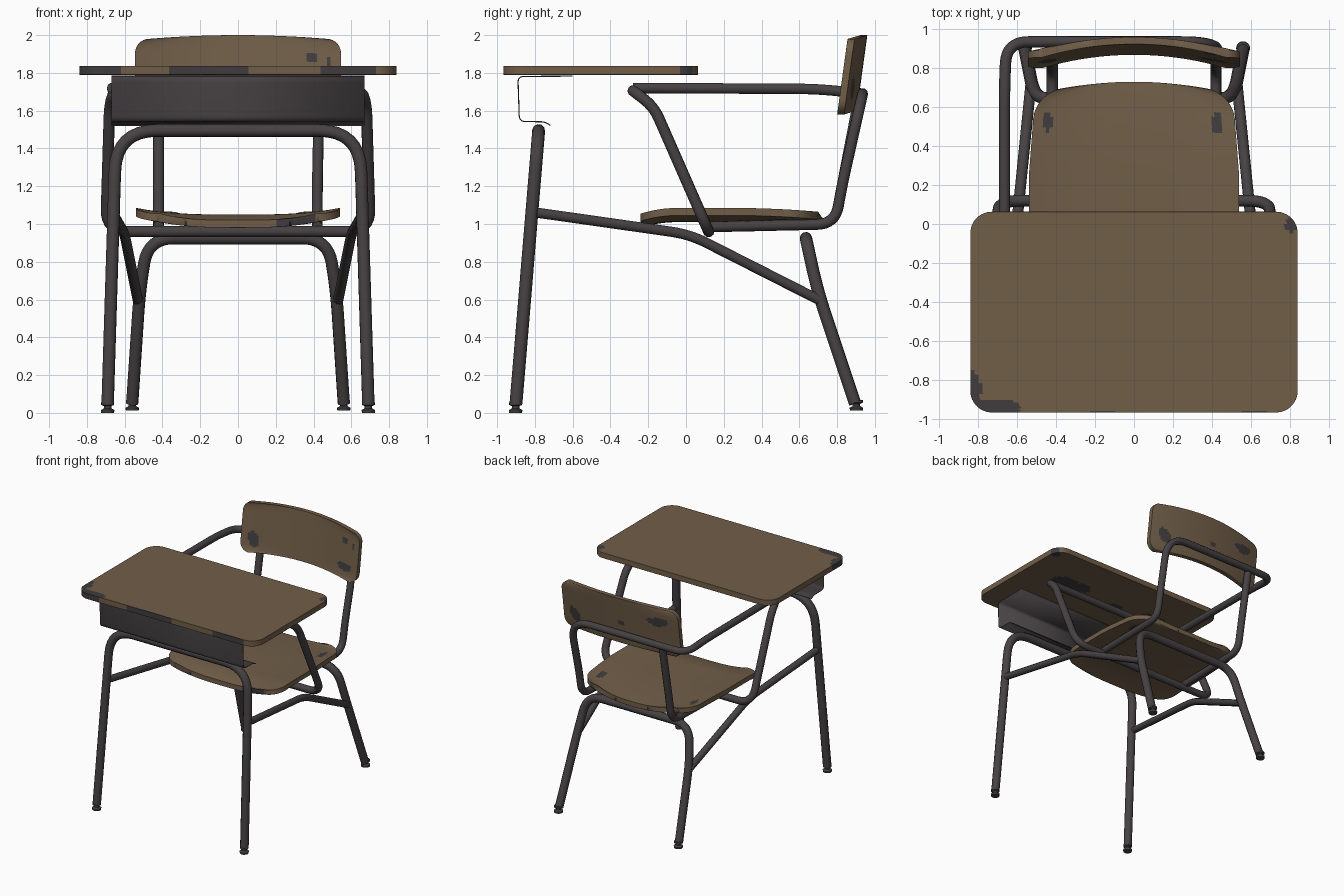
import bpy, bmesh, math
from mathutils import Vector

if "Cube" in bpy.data.objects:
    bpy.data.objects.remove(bpy.data.objects["Cube"])


def material(name, rgb):
    m = bpy.data.materials.new(name)
    m.use_nodes = True
    m.diffuse_color = (*rgb, 1)
    m.node_tree.nodes["Principled BSDF"].inputs["Base Color"].default_value = (*rgb, 1)
    return m


WOOD = material("brown_wood", (0.165, 0.112, 0.066))
METAL = material("dark_steel", (0.062, 0.054, 0.056))
WORN = material("worn_patch", (0.052, 0.046, 0.048))


def finish(obj, angle=40):
    bpy.ops.object.select_all(action='DESELECT')
    obj.select_set(True)
    bpy.context.view_layer.objects.active = obj
    if obj.type == 'CURVE':
        bpy.ops.object.convert(target='MESH')
    bpy.ops.object.shade_smooth_by_angle(angle=math.radians(angle))
    return bpy.context.object


def mesh_object(name, bm, *mats):
    bmesh.ops.recalc_face_normals(bm, faces=bm.faces)
    me = bpy.data.meshes.new(name)
    bm.to_mesh(me)
    bm.free()
    for m in mats:
        me.materials.append(m)
    obj = bpy.data.objects.new(name, me)
    bpy.context.collection.objects.link(obj)
    return obj


def rounded(points, bend, cyclic=False):
    """Replace each corner of a path with a smooth bend."""
    pts = [Vector(p) for p in points]
    out = []
    for i, p in enumerate(pts):
        if not cyclic and i in (0, len(pts) - 1):
            out.append(p)
            continue
        a, b = pts[i - 1] - p, pts[(i + 1) % len(pts)] - p
        r = min(bend, 0.48 * a.length, 0.48 * b.length)
        s, e = p + a.normalized() * r, p + b.normalized() * r
        for k in range(9):
            t = k / 8
            out.append(s * (1 - t) ** 2 + p * 2 * t * (1 - t) + e * t * t)
    return out


def tube(name, points, radius, bend=0.15, cyclic=False):
    path = rounded(points, bend, cyclic)
    cu = bpy.data.curves.new(name, 'CURVE')
    cu.dimensions = '3D'
    cu.bevel_depth = radius
    cu.bevel_resolution = 3
    cu.use_fill_caps = True
    sp = cu.splines.new('POLY')
    sp.points.add(len(path) - 1)
    for q, p in zip(sp.points, path):
        q.co = (*p, 1)
    sp.use_cyclic_u = cyclic
    cu.materials.append(METAL)
    obj = bpy.data.objects.new(name, cu)
    bpy.context.collection.objects.link(obj)
    return finish(obj, 50)


def mirrored(half):
    """Path from the +x side across to the -x side."""
    return half + [(-x, y, z) for x, y, z in reversed(half)]


def corner(dist, r):
    """Inset of a rounded corner at a distance from the edge."""
    d = min(dist, r)
    return r - math.sqrt(max(0, r * r - (r - d) ** 2))


def board(name, cols, rows, place, stains, bevel):
    """Wooden panel from place(u, v, side), with worn patches by position."""
    bm = bmesh.new()
    g = [[[bm.verts.new(place(2 * i / cols - 1, -math.cos(math.pi * j / rows), s))
           for i in range(cols + 1)] for j in range(rows + 1)] for s in (0, 1)]
    for s in (0, 1):
        for j in range(rows):
            for i in range(cols):
                a = g[s]
                bm.faces.new((a[j][i], a[j][i + 1], a[j + 1][i + 1], a[j + 1][i]))
    loop = ([(0, i) for i in range(cols)] + [(j, cols) for j in range(rows)]
            + [(rows, i) for i in range(cols, 0, -1)] + [(j, 0) for j in range(rows, 0, -1)])
    for (j, i), (l, k) in zip(loop, loop[1:] + loop[:1]):
        bm.faces.new((g[0][j][i], g[0][l][k], g[1][l][k], g[1][j][i]))
    for f in bm.faces:
        c = f.calc_center_median()
        wobble = 1 + 0.3 * math.sin(31 * c.x + 17 * c.y + 23 * c.z)
        for mid, size in stains:
            if sum(((c[k] - mid[k]) / size[k]) ** 2 for k in range(3)) < wobble:
                f.material_index = 1
    obj = mesh_object(name, bm, WOOD, WORN)
    mod = obj.modifiers.new("soft_edge", 'BEVEL')
    mod.width = bevel
    mod.segments = 2
    mod.angle_limit = math.radians(50)
    return finish(obj, 50)


# Desk top
def desk_place(u, v, s):
    w = 0.84 - corner(0.515 * (1 - abs(v)), 0.11)
    return (u * w, -0.452 + 0.515 * v, 1.79 + 0.046 * s)


board("desk_top", 80, 56, desk_place, [
    ((-0.83, -0.83, 1.83), (0.05, 0.08, 0.06)),
    ((-0.72, -0.95, 1.83), (0.12, 0.05, 0.06)),
    ((-0.15, -0.97, 1.82), (0.2, 0.012, 0.03)),
    ((0.6, -0.97, 1.82), (0.16, 0.012, 0.03)),
    ((0.82, 0.0, 1.82), (0.05, 0.05, 0.06)),
    ((0.4, -0.3, 1.79), (0.22, 0.07, 0.01)),
    ((-0.1, -0.35, 1.79), (0.08, 0.03, 0.01)),
    ((-0.45, -0.3, 1.79), (0.1, 0.06, 0.01)),
    ((0.1, -0.7, 1.79), (0.3, 0.08, 0.01)),
], 0.014)


# Seat
def seat_place(u, v, s):
    back = max(v, 0)
    d = 0.485 * (1 - abs(v))
    w = 0.54 - 0.035 * back - corner(d, 0.17 if v > 0 else 0.13)
    y = 0.245 + 0.485 * v - 0.03 * u * u * back
    z = 1.01 + 0.04 * s + 0.035 * abs(u) ** 3 - 0.02 * back ** 2
    return (u * w, y, z - 0.03 * max(0, (-v - 0.6) / 0.4) ** 2)


board("seat", 60, 44, seat_place,
      [((x, 0.52, 1.05), (0.028, 0.05, 0.04)) for x in (-0.45, 0.43)]
      + [((0.3, -0.24, 1.02), (0.1, 0.02, 0.04))], 0.012)


# Backrest
def back_place(u, v, s):
    w = 0.545 - corner(0.2 * (1 - abs(v)), 0.075)
    y = 0.8 + 0.068 * (1 - u * u) + 0.0275 * (v + 1) + 0.037 * s
    return (u * w, y, 1.8 + 0.2 * v - 0.02 * u * u)


board("backrest", 60, 36, back_place, [
    ((0.38, 0.85, 1.885), (0.045, 0.03, 0.035)),
    ((0.48, 0.85, 1.86), (0.015, 0.03, 0.02)),
    ((0.4, 0.83, 1.68), (0.09, 0.03, 0.035)),
    ((-0.44, 0.83, 1.69), (0.05, 0.03, 0.06)),
    ((-0.36, 0.91, 1.87), (0.1, 0.03, 0.04)),
    ((-0.05, 0.93, 1.78), (0.03, 0.03, 0.02)),
    ((0.42, 0.88, 1.72), (0.06, 0.03, 0.06)),
], 0.01)

# Open book tray: bent sheet under the front of the desk
profile = rounded([(0, -0.72, 1.52), (0, -0.75, 1.538), (0, -0.885, 1.54),
                   (0, -0.893, 1.784), (0, -0.6, 1.786)], 0.035)
bm = bmesh.new()
sides = [[bm.verts.new((x, p.y, p.z)) for p in profile] for x in (-0.67, 0.67)]
for k in range(len(profile) - 1):
    bm.faces.new((sides[0][k], sides[1][k], sides[1][k + 1], sides[0][k + 1]))
tray = mesh_object("book_tray", bm, METAL)
tray.modifiers.new("sheet", 'SOLIDIFY').thickness = 0.006
finish(tray)

# Leg frames
tube("front_leg_frame", mirrored([(0.69, -0.9, 0.05), (0.645, -0.78, 1.495)]), 0.034, 0.22)
tube("rear_leg_frame", mirrored([(0.56, 0.895, 0.05), (0.52, 0.695, 0.65),
                                 (0.475, 0.635, 0.925)]), 0.033, 0.15)

# Loop carrying the desk: bar under the seat, slanted posts, bar under the desk
tube("desk_support_loop", mirrored([(0.7, 0.12, 0.96), (0.68, -0.17, 1.62),
                                    (0.66, -0.28, 1.705)]), 0.03, 0.13, cyclic=True)

# Arm, bar behind the backrest and left upright in one bent tube
upright = [(0.42, 0.825, 1.2), (0.42, 0.79, 1.0), (0.42, 0.12, 0.985)]
tube("arm_and_left_upright", [(-0.665, -0.28, 1.72), (-0.665, 0.7, 1.715), (-0.655, 0.935, 1.69),
                              (0.43, 0.935, 1.69)] + upright, 0.029, 0.2)
tube("right_upright", [(-0.42, 0.92, 1.69)] + [(-x, y, z) for x, y, z in upright], 0.029, 0.2)

# Side rails and feet
foot_profile = [(0, 0), (0.034, 0), (0.036, 0.015), (0.02, 0.024), (0.02, 0.036),
                (0.034, 0.042), (0.034, 0.055), (0, 0.055)]
for side, x in (("left", 1), ("right", -1)):
    tube(side + "_rail", [(x * 0.665, -0.79, 1.06), (x * 0.6, 0.02, 0.945),
                          (x * 0.53, 0.71, 0.595)], 0.028, 0.1)
    for end, fx, fy, fz in (("front", 0.69, -0.902, 0), ("rear", 0.56, 0.902, 0.012)):
        bm = bmesh.new()
        vs = [bm.verts.new((r, 0, z)) for r, z in foot_profile]
        es = [bm.edges.new(p) for p in zip(vs, vs[1:])]
        bmesh.ops.spin(bm, geom=vs + es, cent=(0, 0, 0), axis=(0, 0, 1),
                       angle=math.tau, steps=16)
        bmesh.ops.remove_doubles(bm, verts=bm.verts, dist=0.0005)
        foot = mesh_object(f"{end}_{side}_foot", bm, METAL)
        foot.location = (x * fx, fy, fz)
        finish(foot)
